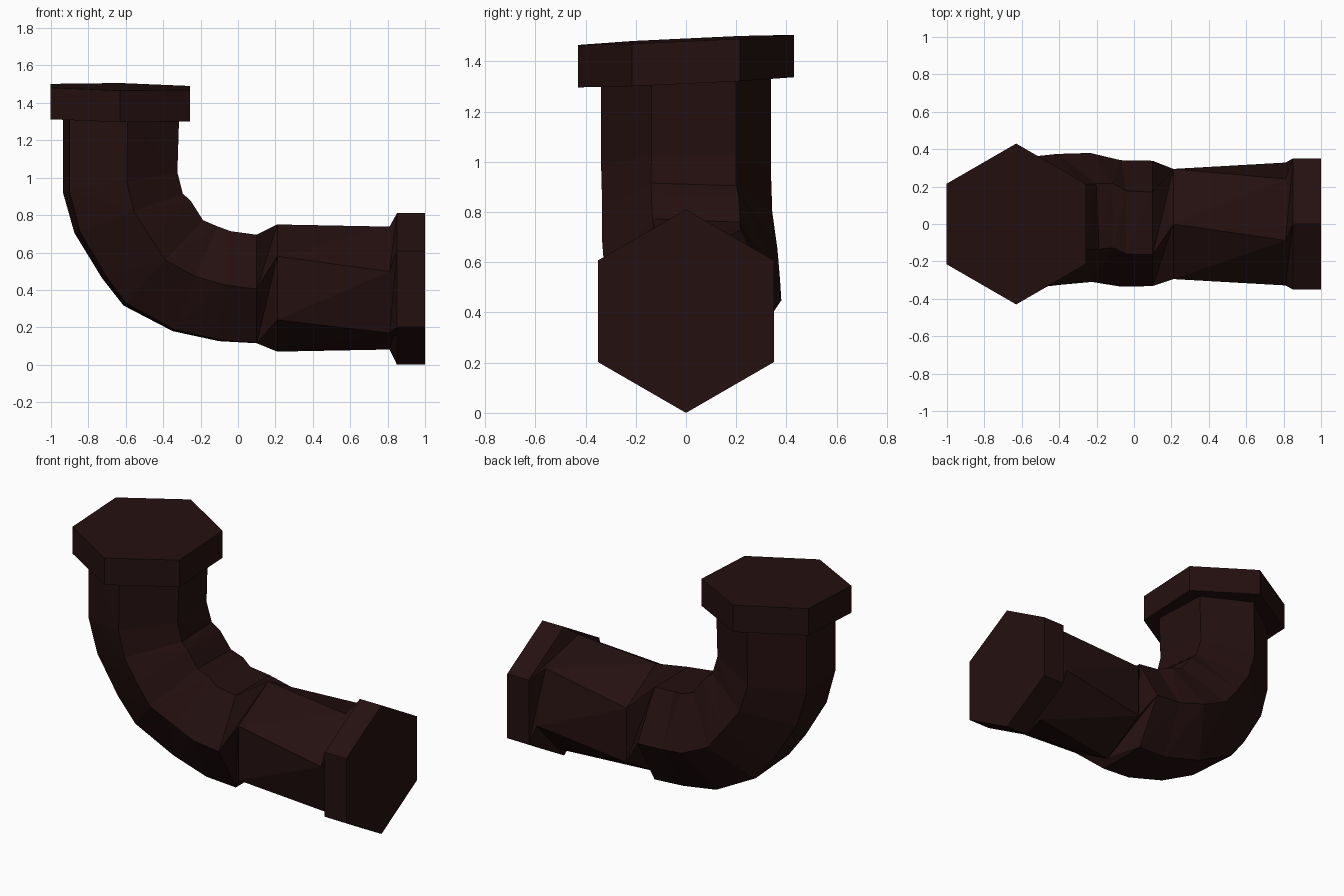
import bpy, bmesh
from math import sin, cos, radians
from mathutils import Vector

if "Cube" in bpy.data.objects:
    bpy.data.objects.remove(bpy.data.objects["Cube"])

mat = bpy.data.materials.new("dark red brown")
mat.diffuse_color = (0.018, 0.005, 0.005, 1)
mat.use_nodes = True
mat.node_tree.nodes["Principled BSDF"].inputs["Base Color"].default_value = mat.diffuse_color


def ring(x, y, z, tilt, roll, r):
    """Hexagon in the plane of Y and a direction tilted from +X toward +Z."""
    n = Vector((cos(radians(tilt)), 0, sin(radians(tilt))))
    c = Vector((x, y, z))
    pts = []
    for k in range(6):
        a = radians(roll + 60 * k)
        pts.append(c + n * (r * cos(a)) + Vector((0, r * sin(a), 0)))
    return pts


def loft(name, rings):
    """Skin a row of hexagons and close both ends."""
    bm = bmesh.new()
    rows = [[bm.verts.new(p) for p in pts] for pts in rings]
    for a, b in zip(rows, rows[1:]):
        for k in range(6):
            j = (k + 1) % 6
            bm.faces.new((a[k], a[j], b[j]))
            bm.faces.new((a[k], b[j], b[k]))
    bm.faces.new(rows[0])
    bm.faces.new(rows[-1])
    bmesh.ops.recalc_face_normals(bm, faces=bm.faces)
    me = bpy.data.meshes.new(name)
    bm.to_mesh(me)
    bm.free()
    me.materials.append(mat)
    ob = bpy.data.objects.new(name, me)
    bpy.context.collection.objects.link(ob)
    return ob


# Bent pipe: upright part, elbow, then the twisted horizontal part
pipe_end = (0.81, 0, 0.41, 90, 45, 0.34)
path = [
    (-0.625, 0, 1.34, 0, 36, 0.34),
    (-0.63, 0, 0.975, 10, 36, 0.34),
    (-0.585, 0.005, 0.81, 20, 35, 0.34),
    (-0.49, 0.015, 0.67, 41, 34, 0.35),
    (-0.40, 0.025, 0.545, 47, 33, 0.35),
    (-0.23, 0.035, 0.46, 67, 32, 0.345),
    (-0.07, 0.003, 0.42, 84, 31, 0.338),
    (0.10, 0.003, 0.405, 90, 30, 0.335),
    (0.21, 0, 0.41, 90, 60, 0.34),
    pipe_end,
]
loft("bent_pipe", [ring(*p) for p in path])

# Flange on the horizontal end, flaring out from the pipe
loft("side_flange", [ring(*pipe_end),
                     ring(0.85, 0, 0.405, 90, 60, 0.405),
                     ring(1.0, 0, 0.405, 90, 60, 0.405)])

# Slightly tilted flange on the upright end
top = []
for z in (1.317, 1.486):
    pts = ring(-0.63, 0, z, 0, 30, 0.43)
    for p in pts:
        p.z += 0.047 * p.y - 0.015 * (p.x + 0.63)
    top.append(pts)
loft("top_flange", top)
